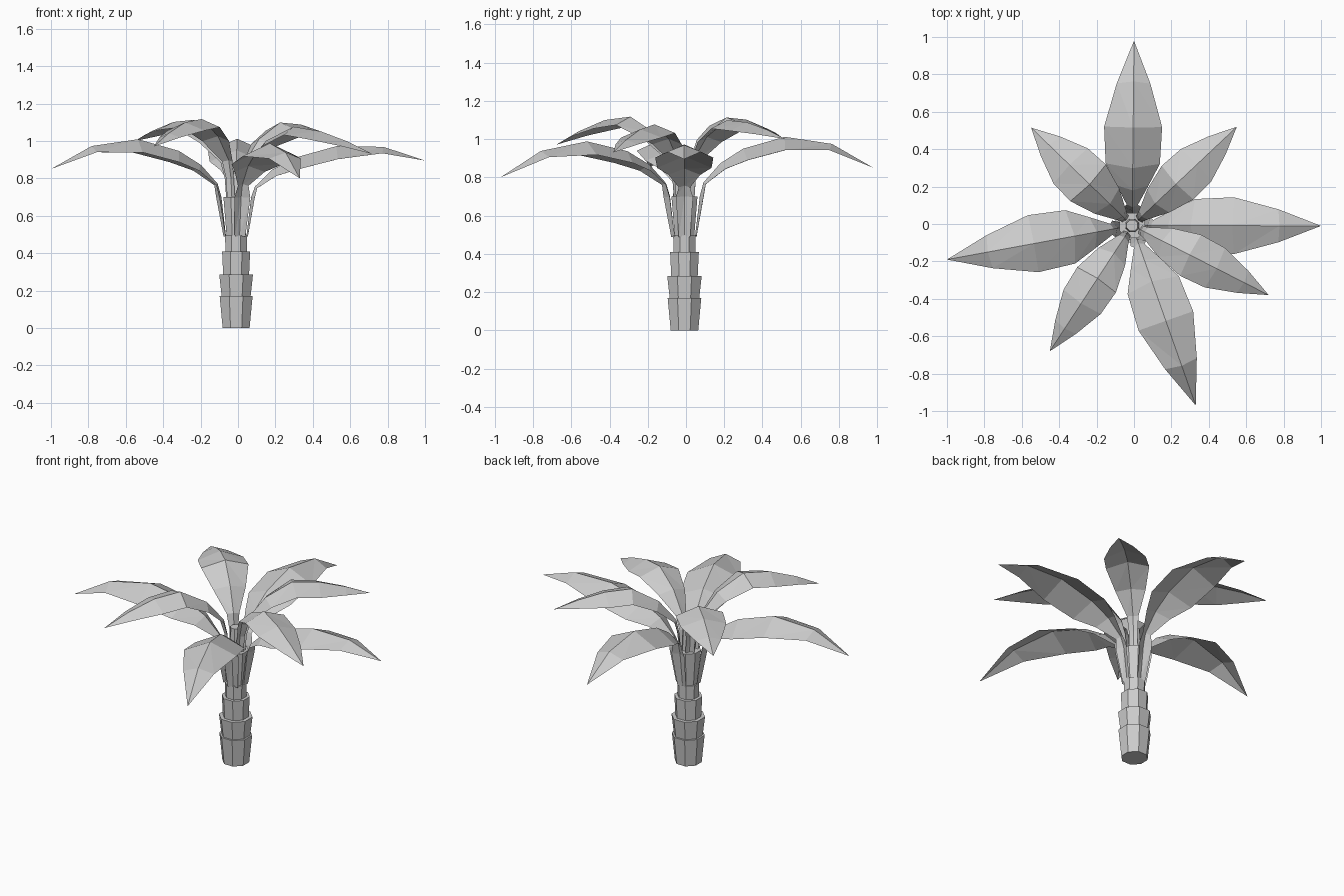
import bpy, bmesh, math
from mathutils import Vector

cube = bpy.data.objects.get("Cube")
if cube:
    bpy.data.objects.remove(cube, do_unlink=True)

GREY = (0.6, 0.6, 0.6, 1)
mat = bpy.data.materials.new("plain_grey")
mat.use_nodes = True
mat.diffuse_color = GREY
mat.node_tree.nodes["Principled BSDF"].inputs["Base Color"].default_value = GREY
CENTRE = Vector((-0.01, -0.008, 0))


def finish(name, bm):
    mesh = bpy.data.meshes.new(name)
    bm.to_mesh(mesh)
    bm.free()
    mesh.materials.append(mat)
    obj = bpy.data.objects.new(name, mesh)
    bpy.context.collection.objects.link(obj)


def ring_segment(name, z0, z1, r0, r1):
    """Eight-sided closed tapered piece of trunk; radii run to the flat sides."""
    bm = bmesh.new()
    rings = []
    for z, r in ((z0, r0), (z1, r1)):
        r /= math.cos(math.pi / 8)
        angles = [(k + 0.5) * math.pi / 4 for k in range(8)]
        rings.append([bm.verts.new(CENTRE + Vector((r * math.cos(a), r * math.sin(a), z)))
                      for a in angles])
    low_ring, top_ring = rings
    bm.faces.new(low_ring[::-1])
    bm.faces.new(top_ring)
    for k in range(8):
        n = (k + 1) % 8
        bm.faces.new((low_ring[k], low_ring[n], top_ring[n], top_ring[k]))
    finish(name, bm)


def leaf(name, tip, profile, width, bow):
    """Stalk and folded blade swept along a profile of (reach, height, half width, fold)."""
    bm = bmesh.new()
    tip = Vector(tip)
    flat = Vector((tip.x, tip.y, 0)) - CENTRE
    length = flat.length
    out = flat.normalized()
    side = Vector((-out.y, out.x, 0))
    lift = tip.z - profile[-1][1]
    mids = []
    for reach, z, half, fold in profile:
        # the stalk keeps its place, the blade scales to the tip
        scale = 1 if reach < 0.09 else length
        rise = lift * reach ** 2 + (bow * math.sin(math.pi * reach) if reach >= 0.09 else 0)
        mids.append(CENTRE + out * reach * scale + Vector((0, 0, z + rise)))
    rows = []
    for i, (reach, z, half, fold) in enumerate(profile):
        along = (mids[min(i + 1, len(mids) - 1)] - mids[max(i - 1, 0)]).normalized()
        normal = along.cross(side)
        if half == 0:
            rows.append([bm.verts.new(mids[i])] * 3)
            continue
        w = half * (width if reach >= 0.09 else 1)
        rows.append([bm.verts.new(mids[i] + side * w * u - normal * fold * abs(u))
                     for u in (-1, 0, 1)])
    for a, b in zip(rows, rows[1:]):
        for k in (0, 1):
            if b[0] is b[1]:
                bm.faces.new((a[k], b[0], a[k + 1]))
            elif k:
                bm.faces.new((a[1], b[1], b[2]))
                bm.faces.new((a[1], b[2], a[2]))
            else:
                bm.faces.new((a[0], b[0], b[1]))
                bm.faces.new((a[0], b[1], a[1]))
    # normals face up on the blade and outward on the stalk
    bm.normal_update()
    if sum(f.normal.z * f.calc_area() for f in bm.faces) < 0:
        bmesh.ops.reverse_faces(bm, faces=bm.faces)
    finish(name, bm)


# Trunk: stacked flaring rings and a flaring core wrapped by the stalks
for i, seg in enumerate([(0, .17, .072, .088), (.165, .285, .077, .09),
                         (.28, .41, .069, .075), (.405, .495, .057, .059)]):
    ring_segment(f"trunk_ring_{i + 1}", *seg)
ring_segment("trunk_core", .48, .70, .05, .068)
ring_segment("crown_heart", .69, .84, .036, .03)

# Lower leaves: long, spreading out flat and drooping at the tip
low = [(.055, .49, .03, .008), (.08, .70, .045, .02), (.10, .765, .03, .015),
       (.19, .86, .085, .04), (.31, .93, .145, .065), (.53, .99, .155, .07),
       (.78, .965, .09, .035), (1, .86, 0, 0)]
for name, tip, width, bow in [("back", (0, .98, .85), 1, .025),
                              ("left", (1, -.01, .895), .98, -.028),
                              ("front", (.33, -.97, .80), 1, .015),
                              ("right", (-1, -.19, .85), 1, .022)]:
    leaf(f"lower_leaf_{name}", tip, low, width, bow)

# Upper leaves: shorter, rising steeply and arching over
high = [(.035, .6, .025, .006), (.05, .8, .025, .01), (.09, .89, .035, .015),
        (.22, 1.01, .09, .035), (.42, 1.095, .13, .045), (.62, 1.08, .125, .045),
        (.82, 1.035, .07, .025), (1, .98, 0, 0)]
for name, tip, width, bow in [("back_left", (.55, .52, 1.0), .95, 0),
                              ("back_right", (-.55, .515, 1.0), 1.05, .015),
                              ("front_right", (-.45, -.68, .97), .95, .025),
                              ("front_left", (.72, -.38, .93), .95, -.01)]:
    leaf(f"upper_leaf_{name}", tip, high, width, bow)
